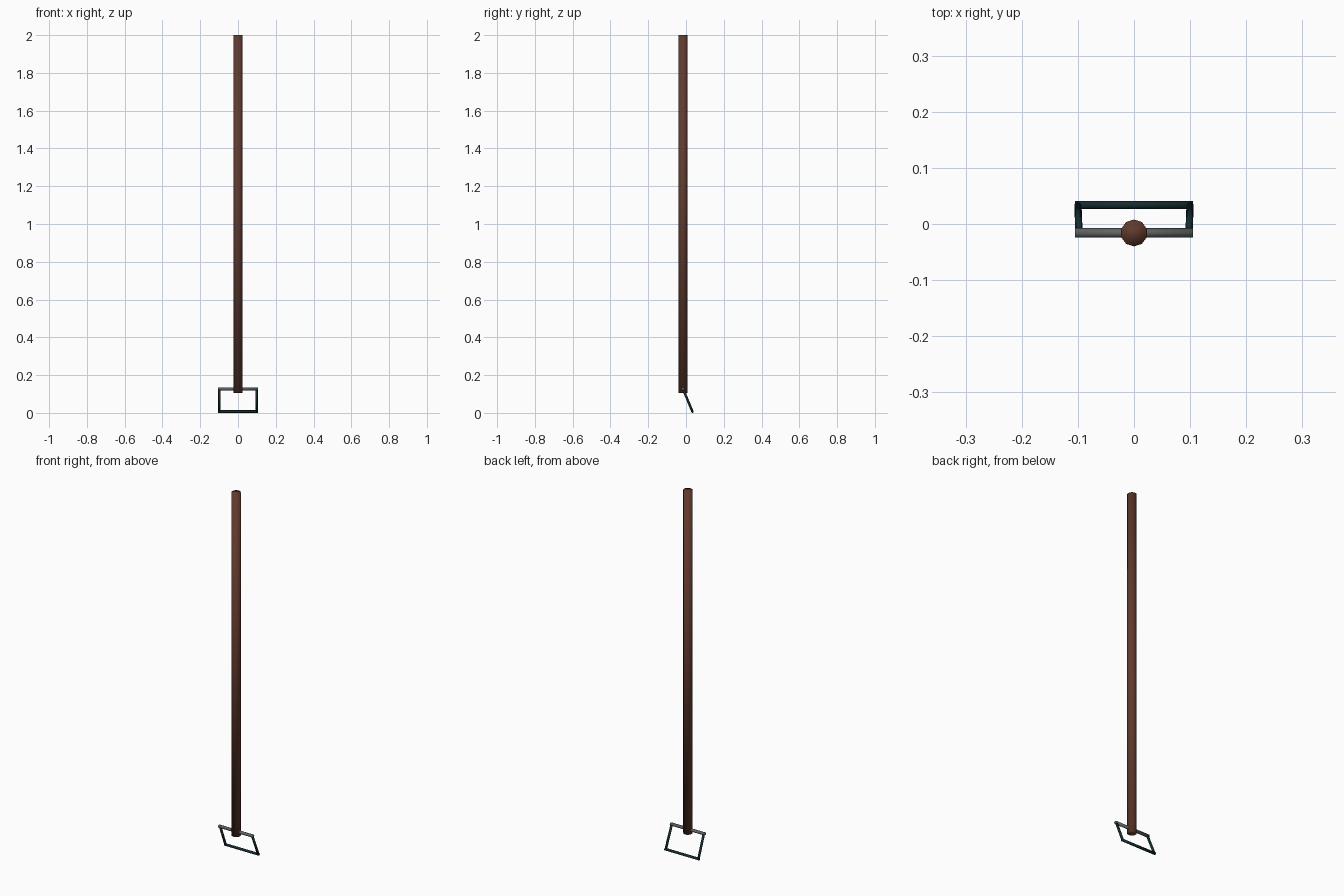
import bpy, math
from mathutils import Vector

if "Cube" in bpy.data.objects:
    bpy.data.objects.remove(bpy.data.objects["Cube"])


def material(name, rgb):
    m = bpy.data.materials.new(name)
    m.diffuse_color = (*rgb, 1)
    m.use_nodes = True
    m.node_tree.nodes["Principled BSDF"].inputs["Base Color"].default_value = m.diffuse_color
    return m


wood = material("dark brown wood", (0.12, 0.042, 0.026))
steel = material("grey steel", (0.12, 0.13, 0.13))
iron = material("dark teal iron", (0.008, 0.026, 0.03))


def rod(name, a, b, radius, sides, mat):
    """Smooth capped rod between two points."""
    a, b = Vector(a), Vector(b)
    d = b - a
    bpy.ops.mesh.primitive_cylinder_add(vertices=sides, radius=radius, depth=d.length,
                                        location=(a + b) / 2)
    ob = bpy.context.object
    ob.rotation_euler = d.to_track_quat('Z', 'Y').to_euler()
    ob.name = name
    ob.data.materials.append(mat)
    bpy.ops.object.shade_smooth()
    return ob


# Long handle, shaded smoothly right over its caps
rod("handle", (0, -0.016, 0.105), (0, -0.016, 2.0), 0.024, 10, wood)

# Stirrup frame: top crossbar, two slanted arms, bottom blade bar
TOP, LOW = (-0.016, 0.127), (0.034, 0.007)
rod("top_crossbar", (-0.105, *TOP), (0.105, *TOP), 0.0085, 8, steel)
for side, s in (("left", -1), ("right", 1)):
    rod(side + "_arm", (s * 0.098, *TOP), (s * 0.100, *LOW), 0.0065, 8, iron)
rod("blade_bar", (-0.105, *LOW), (0.105, *LOW), 0.007, 8, iron)
